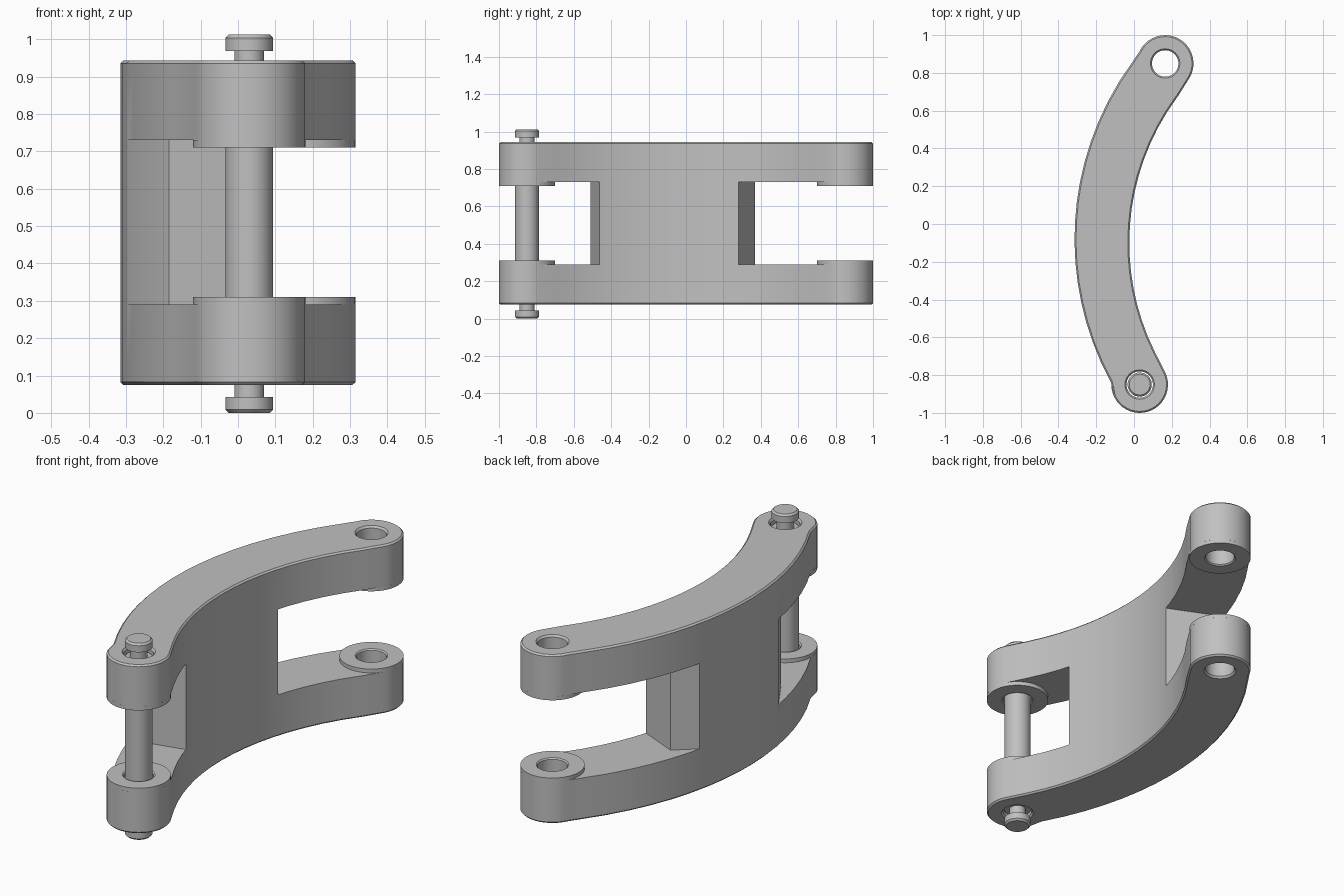
import bpy, bmesh
from math import sin, cos, radians, sqrt, pi

if "Cube" in bpy.data.objects:
    bpy.data.objects.remove(bpy.data.objects["Cube"])

steel = bpy.data.materials.new("plain grey")
steel.use_nodes = True
grey = (0.53, 0.53, 0.53, 1)
steel.diffuse_color = grey
steel.node_tree.nodes["Principled BSDF"].inputs["Base Color"].default_value = grey

BACK, FRONT = (0.165, 0.85), (0.03, -0.85)     # hinge axes
BOSS_R, HOLE_R = 0.15, 0.07
BOTTOM, TOP = 0.075, 0.943                     # body heights
GAP_LOW, GAP_HIGH = 0.29, 0.73                 # window heights
BOSS_H = 0.02


def finish(name, bm):
    bmesh.ops.recalc_face_normals(bm, faces=bm.faces)
    mesh = bpy.data.meshes.new(name)
    bm.to_mesh(mesh)
    bm.free()
    mesh.materials.append(steel)
    ob = bpy.data.objects.new(name, mesh)
    bpy.context.collection.objects.link(ob)
    return ob


def smooth(ob):
    bpy.ops.object.select_all(action='DESELECT')
    ob.select_set(True)
    bpy.context.view_layer.objects.active = ob
    bpy.ops.object.shade_smooth_by_angle(angle=radians(30))


def prism(name, pts, z0, z1, bevel=0):
    """Extrude a plan outline upwards, optionally chamfering both rims."""
    bm = bmesh.new()
    base = bm.faces.new([bm.verts.new((x, y, z0)) for x, y in pts])
    res = bmesh.ops.extrude_face_region(bm, geom=[base])
    verts = [v for v in res["geom"] if isinstance(v, bmesh.types.BMVert)]
    bmesh.ops.translate(bm, verts=verts, vec=(0, 0, z1 - z0))
    if bevel:
        rims = [e for e in bm.edges if abs(e.verts[0].co.z - e.verts[1].co.z) < 1e-5]
        bmesh.ops.bevel(bm, geom=rims, offset=bevel, segments=1, affect='EDGES')
    return finish(name, bm)


def lathe(name, centre, profile, closed=False, steps=40):
    """Revolve (radius, height) points; capped unless the profile is a loop."""
    bm = bmesh.new()
    rings = []
    for r, z in profile:
        rings.append([bm.verts.new((centre[0] + r * cos(2 * pi * i / steps),
                                    centre[1] + r * sin(2 * pi * i / steps), z))
                      for i in range(steps)])
    pairs = list(zip(rings, rings[1:]))
    if closed:
        pairs.append((rings[-1], rings[0]))
    else:
        bm.faces.new(rings[0])
        bm.faces.new(rings[-1])
    for a, b in pairs:
        for i in range(steps):
            j = (i + 1) % steps
            bm.faces.new((a[i], a[j], b[j], b[i]))
    return finish(name, bm)


def arc(centre, start, end, n=20):
    return [(centre[0] + BOSS_R * cos(radians(start + (end - start) * i / n)),
             centre[1] + BOSS_R * sin(radians(start + (end - start) * i / n)))
            for i in range(n + 1)]


def side(x0, y0, radius, start, end, n=16):
    """Long curved side: a circle bulging towards -x at y0."""
    ys = [start + (end - start) * i / n for i in range(n + 1)]
    return [(x0 + radius - sqrt(radius ** 2 - (y - y0) ** 2), y) for y in ys]


# Curved body with rounded ends
outline = (arc(BACK, -35, 155) + side(-0.315, -0.08, 1.59, 0.86, -0.84)
           + arc(FRONT, 205, 385) + side(-0.025, -0.1, 1.3, -0.68, 0.68))
body = prism("curved_body", outline, BOTTOM, TOP, bevel=0.008)

# Windows between the arms, leaving a web with pointed ends
back_window = [(-0.6, 0.27), (-0.285, 0.27), (-0.17, 0.37), (0.055, 0.27),
               (0.6, 0.27), (0.6, 1.2), (-0.6, 1.2)]
front_window = [(-0.6, -0.314), (-0.305, -0.314), (-0.185, -0.51), (0.07, -0.453),
                (0.6, -0.453), (0.6, -1.2), (-0.6, -1.2)]
cutters = [prism("window_cutter", w, GAP_LOW, GAP_HIGH)
           for w in (back_window, front_window)]

# Hinge holes, countersunk at the outer faces
for c in (BACK, FRONT):
    wide = HOLE_R + 0.008
    cutters.append(lathe("hole_cutter", c, [
        (wide, BOTTOM - 0.1), (wide, BOTTOM), (HOLE_R, BOTTOM + 0.01),
        (HOLE_R, TOP - 0.01), (wide, TOP), (wide, TOP + 0.1)]))

bpy.context.view_layer.objects.active = body
for cutter in cutters:
    cutter.hide_render = True
    mod = body.modifiers.new("cut", 'BOOLEAN')
    mod.operation, mod.solver, mod.object = 'DIFFERENCE', 'EXACT', cutter
    bpy.ops.object.modifier_apply(modifier=mod.name)
    bpy.data.objects.remove(cutter)
smooth(body)

# Raised rings around the holes, inside the gap
for end, c in (("back", BACK), ("front", FRONT)):
    for level, z, d in (("lower", GAP_LOW, 1), ("upper", GAP_HIGH, -1)):
        ring = lathe(f"{end}_{level}_ring", c, [
            (HOLE_R, z), (BOSS_R, z), (BOSS_R, z + d * BOSS_H),
            (HOLE_R + 0.006, z + d * BOSS_H), (HOLE_R, z + d * (BOSS_H - 0.006))],
            closed=True)
        smooth(ring)

# Hinge pin with necks and heads, mirrored about mid height
half = [(0.055, 0), (0.064, 0.009), (0.064, 0.043), (0.04, 0.043), (0.04, 0.095), (0.064, 0.095)]
height = 1.012
pin = lathe("hinge_pin", FRONT, half + [(r, height - z) for r, z in reversed(half)])
smooth(pin)
